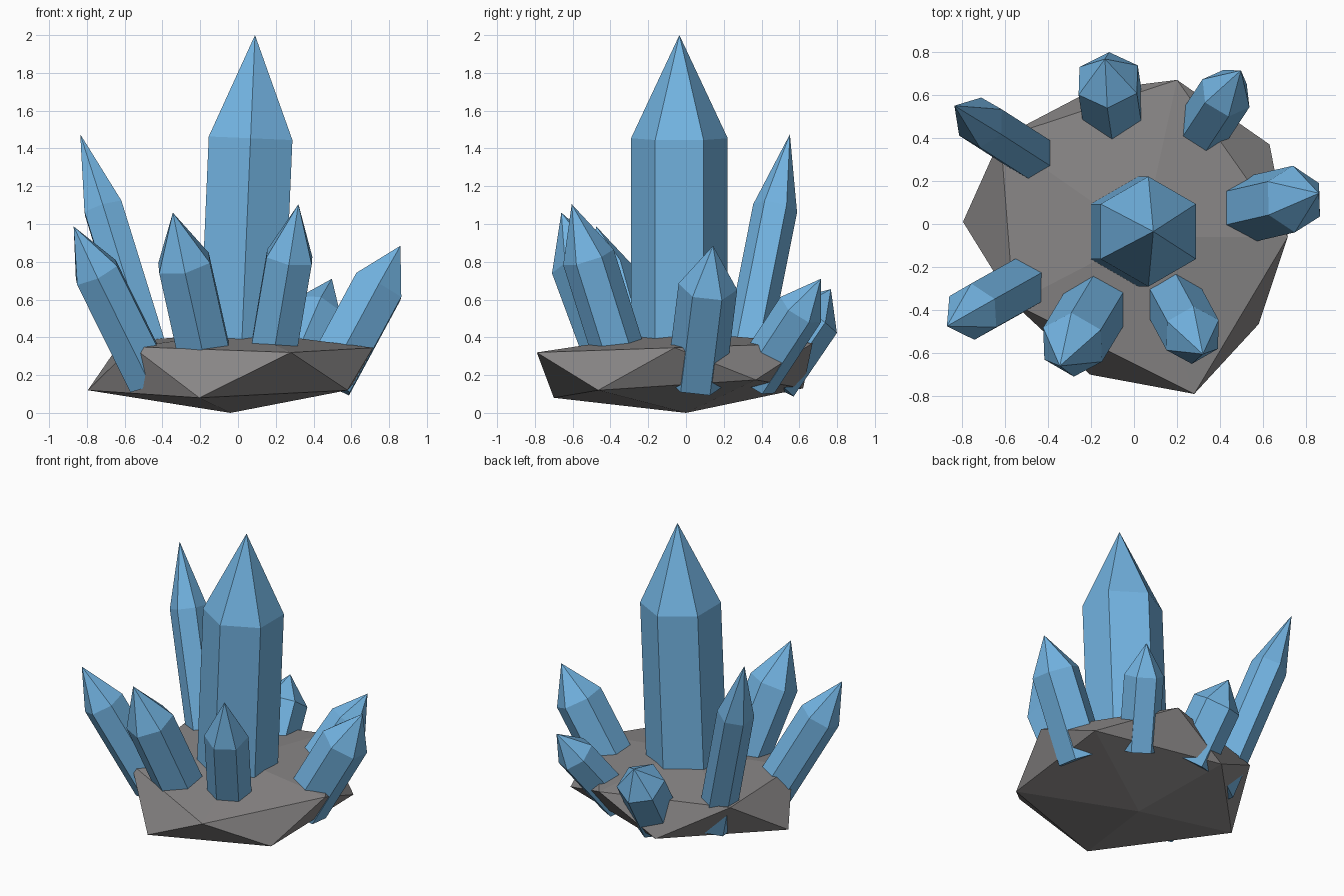
import bpy, bmesh, math
from mathutils import Vector

if "Cube" in bpy.data.objects:
    bpy.data.objects.remove(bpy.data.objects["Cube"])


def material(name, rgb):
    m = bpy.data.materials.new(name)
    m.diffuse_color = (*rgb, 1)
    m.use_nodes = True
    m.node_tree.nodes["Principled BSDF"].inputs["Base Color"].default_value = m.diffuse_color
    return m


BLUE = material("crystal_blue", (0.17, 0.455, 0.76))
GREY = material("rock_grey", (0.255, 0.245, 0.245))


def finish(bm, name, mat):
    bmesh.ops.recalc_face_normals(bm, faces=bm.faces)
    mesh = bpy.data.meshes.new(name)
    bm.to_mesh(mesh)
    bm.free()
    mesh.materials.append(mat)
    obj = bpy.data.objects.new(name, mesh)
    bpy.context.collection.objects.link(obj)


# Rock: uneven flattened icosahedron (bottom, lower ring, upper ring, top)
def rock():
    bm = bmesh.new()
    bottom = bm.verts.new((-0.04, 0.0, 0.0))
    top = bm.verts.new((0.04, -0.06, 0.43))
    low = [bm.verts.new(p) for p in (
        (0.58, -0.465, 0.12), (0.63, 0.37, 0.175), (-0.2, 0.62, 0.13),
        (-0.795, 0.01, 0.12), (-0.205, -0.70, 0.08))]
    high = [bm.verts.new(p) for p in (
        (0.715, -0.06, 0.345), (0.2, 0.67, 0.37), (-0.62, 0.40, 0.375),
        (-0.56, -0.37, 0.35), (0.28, -0.79, 0.32))]
    for i in range(5):
        j = (i + 1) % 5
        bm.faces.new((bottom, low[j], low[i]))
        bm.faces.new((low[i], low[j], high[i]))
        bm.faces.new((low[j], high[j], high[i]))
        bm.faces.new((high[i], high[j], top))
    finish(bm, "rock_base", GREY)


# Crystal: leaning six-sided prism, the last 30 percent is a pointed tip
def crystal(name, base, apex, radius):
    base, apex = Vector(base), Vector(apex)
    axis = apex - base
    turn = Vector((0, 0, 1)).rotation_difference(axis)
    bm = bmesh.new()
    rings = []
    for t in (0.0, 0.7):
        rings.append([bm.verts.new(base + axis * t + turn @ Vector(
            (radius * math.sin(k * math.pi / 3), radius * math.cos(k * math.pi / 3), 0)))
            for k in range(6)])
    tip = bm.verts.new(apex)
    bm.faces.new(rings[0])
    for i in range(6):
        j = (i + 1) % 6
        bm.faces.new((rings[0][i], rings[0][j], rings[1][j], rings[1][i]))
        bm.faces.new((rings[1][i], rings[1][j], tip))
    finish(bm, name, BLUE)


rock()
for name, base, apex, radius in (
    ("main_crystal", (0.012, -0.035, 0.18), (0.09, -0.035, 2.0), 0.256),
    ("tall_back_left_crystal", (-0.43, 0.29, 0.17), (-0.835, 0.55, 1.475), 0.118),
    ("left_crystal", (-0.468, -0.25, 0.175), (-0.87, -0.475, 0.987), 0.135),
    ("front_left_crystal", (-0.147, -0.33, 0.17), (-0.345, -0.66, 1.06), 0.158),
    ("front_right_crystal", (0.161, -0.31, 0.17), (0.32, -0.605, 1.105), 0.14),
    ("right_crystal", (0.471, 0.053, 0.165), (0.86, 0.143, 0.885), 0.156),
    ("back_right_crystal", (0.265, 0.36, 0.17), (0.497, 0.714, 0.71), 0.127),
    ("back_crystal", (-0.085, 0.44, 0.175), (-0.135, 0.767, 0.655), 0.157),
):
    crystal(name, base, apex, radius)
